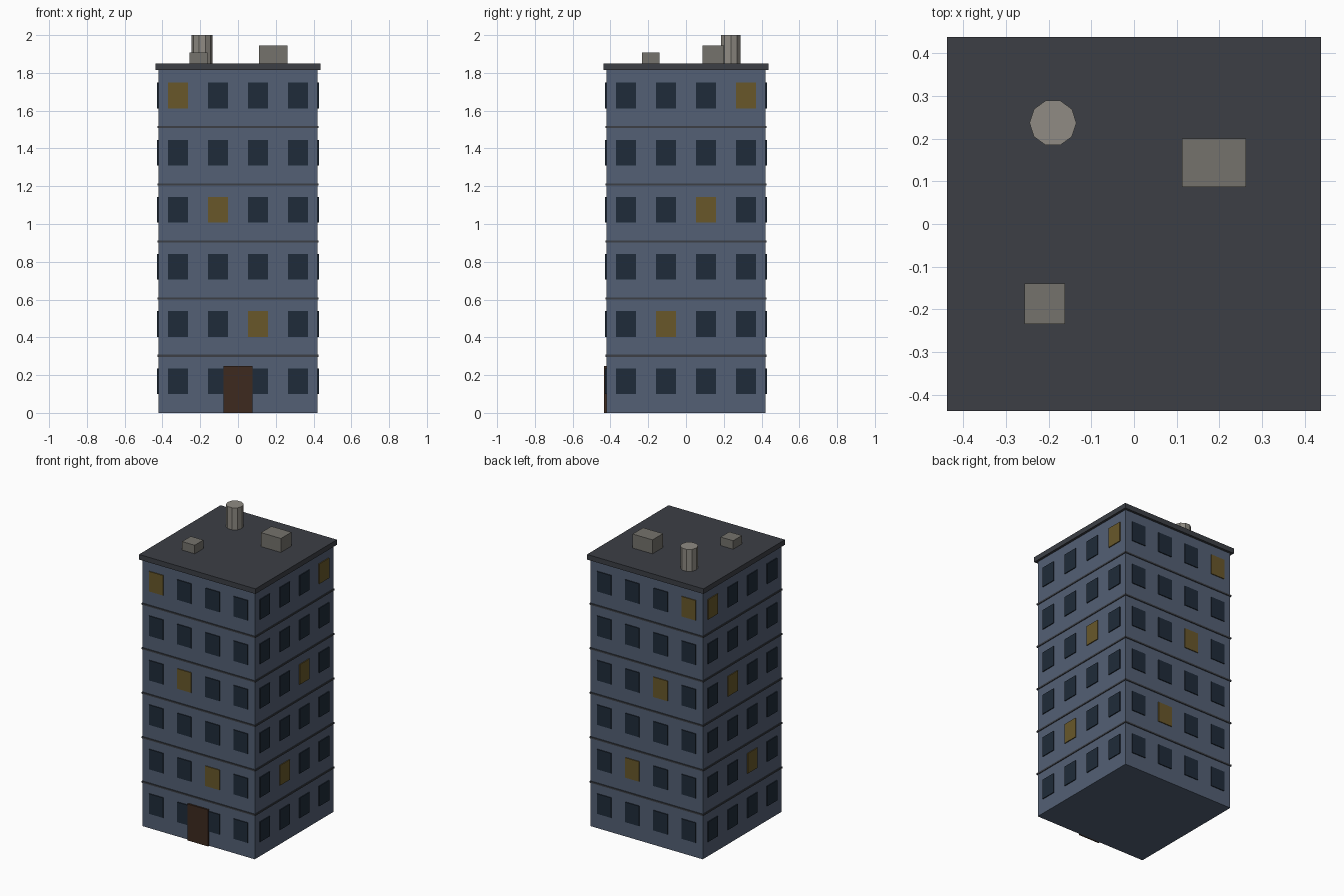
import bpy, bmesh, math
from mathutils import Matrix, Vector

if "Cube" in bpy.data.objects:
    bpy.data.objects.remove(bpy.data.objects["Cube"])

HALF = 0.422       # half width of the square tower
WALL_TOP = 1.815
FLOORS = 6
FLOOR_H = WALL_TOP / FLOORS
COLUMNS = [-0.318, -0.106, 0.106, 0.318]


def material(name, r, g, b):
    m = bpy.data.materials.new(name)
    m.diffuse_color = (*[(c / 255) ** 2.2 for c in (r, g, b)], 1)
    m.use_nodes = True
    m.node_tree.nodes["Principled BSDF"].inputs["Base Color"].default_value = m.diffuse_color
    return m


def add_box(bm, centre, size, turn=0.0):
    mat = (Matrix.Rotation(turn, 4, 'Z') @ Matrix.Translation(Vector(centre))
           @ Matrix.Diagonal((*size, 1)))
    bmesh.ops.create_cube(bm, size=1, matrix=mat)


def finish(bm, name, mat):
    mesh = bpy.data.meshes.new(name)
    bm.to_mesh(mesh)
    bm.free()
    mesh.materials.append(mat)
    obj = bpy.data.objects.new(name, mesh)
    bpy.context.collection.objects.link(obj)
    return obj


def box(name, x, y, z, mat):
    """Box from (min, max) ranges."""
    bm = bmesh.new()
    ranges = (x, y, z)
    add_box(bm, [(a + b) / 2 for a, b in ranges], [b - a for a, b in ranges])
    return finish(bm, name, mat)


wall = material("wall", 84, 96, 116)
dark = material("roof_dark", 62, 65, 71)
glass = material("dark_glass", 36, 47, 60)
lit = material("lit_glass", 104, 88, 46)
wood = material("door_wood", 64, 46, 36)
metal = material("vent_grey", 116, 114, 108)
pipe = material("chimney_grey", 142, 138, 130)

# Tower and overhanging roof slab
box("walls", (-HALF, HALF), (-HALF, HALF), (0, WALL_TOP), wall)
box("roof_slab", (-0.438, 0.438), (-0.438, 0.438), (WALL_TOP, 1.85), dark)

# Thin bands between the floors
bm = bmesh.new()
for k in range(1, FLOORS):
    add_box(bm, (0, 0, k * FLOOR_H), (0.854, 0.854, 0.011))
finish(bm, "floor_bands", dark)

# Windows on all four sides; lit ones step diagonally and mirror front/back, left/right
dark_bm, lit_bm = bmesh.new(), bmesh.new()
lit_columns = {1: 2, 3: 1, 5: 0}
for side in range(4):
    for k in range(FLOORS):
        for c, x in enumerate(COLUMNS):
            # front and left run one way, right and back the other
            lit_col = lit_columns.get(k)
            if lit_col is not None and side in (1, 2):
                lit_col = 3 - lit_col
            bm = lit_bm if c == lit_col else dark_bm
            add_box(bm, (x, -HALF, k * FLOOR_H + 0.168), (0.106, 0.012, 0.136),
                    side * math.pi / 2)
finish(dark_bm, "dark_windows", glass)
finish(lit_bm, "lit_windows", lit)

# Entrance
box("front_door", (-0.078, 0.078), (-0.434, -HALF), (0, 0.248), wood)

# Rooftop units and chimney
box("large_roof_unit", (0.112, 0.262), (0.087, 0.20), (1.85, 1.945), metal)
box("small_roof_unit", (-0.257, -0.162), (-0.234, -0.14), (1.85, 1.908), metal)
bm = bmesh.new()
bmesh.ops.create_cone(bm, cap_ends=True, segments=10, radius1=0.055, radius2=0.055, depth=0.15,
                      matrix=Matrix.Translation((-0.19, 0.237, 1.925)) @ Matrix.Rotation(math.pi / 2, 4, 'Z'))
finish(bm, "chimney", pipe)
